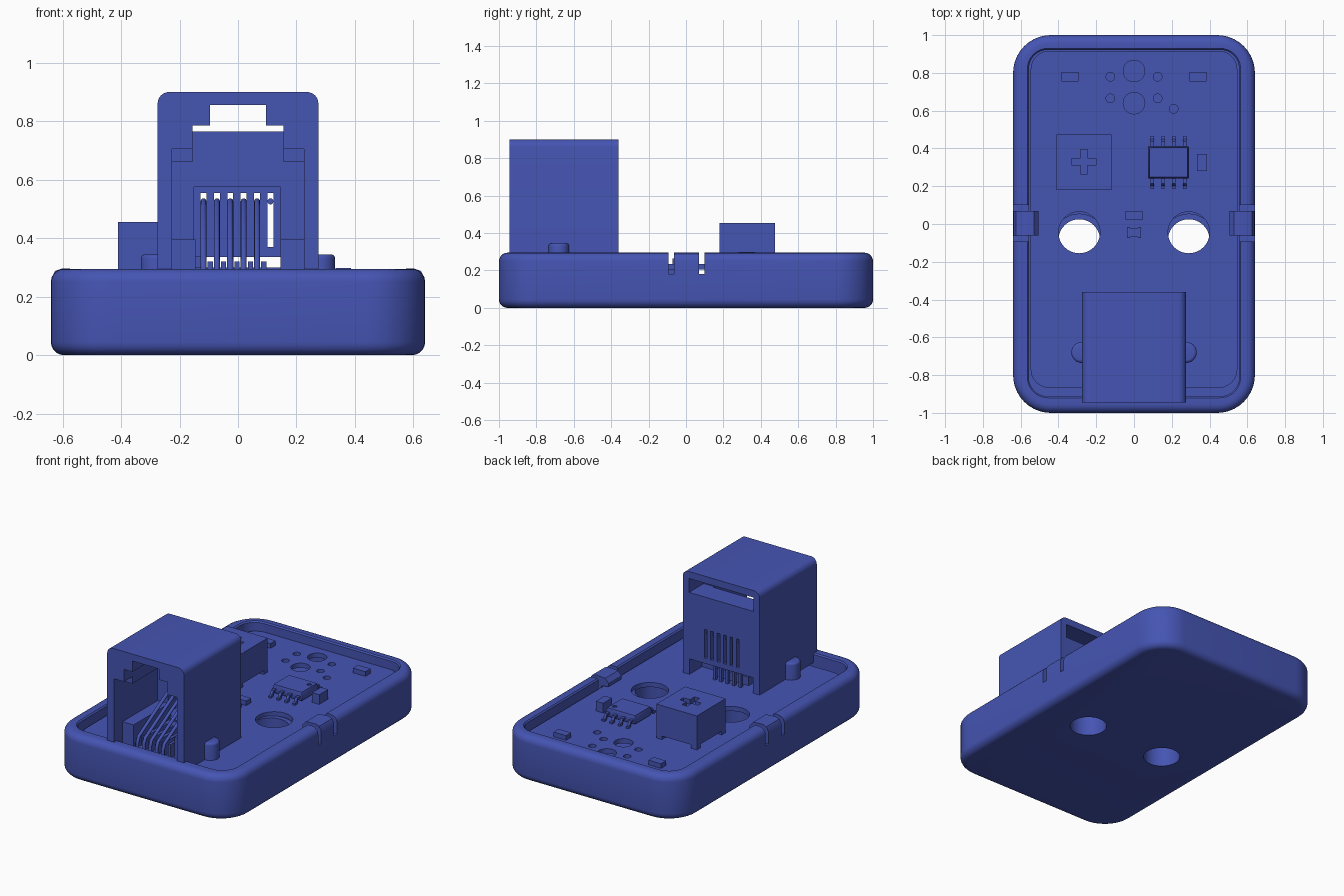
import bpy, bmesh, math
from math import pi, sin, cos

if "Cube" in bpy.data.objects:
    bpy.data.objects.remove(bpy.data.objects["Cube"])


def make(name, bm):
    bmesh.ops.recalc_face_normals(bm, faces=bm.faces)
    me = bpy.data.meshes.new(name)
    bm.to_mesh(me)
    bm.free()
    ob = bpy.data.objects.new(name, me)
    bpy.context.collection.objects.link(ob)
    return ob


def box(name, x0, x1, y0, y1, z0, z1):
    bm = bmesh.new()
    bmesh.ops.create_cube(bm, size=1)
    for v in bm.verts:
        v.co = (x0 + (v.co.x + .5) * (x1 - x0), y0 + (v.co.y + .5) * (y1 - y0),
                z0 + (v.co.z + .5) * (z1 - z0))
    return make(name, bm)


def loft(name, rings):
    """Closed solid through matching rings of points."""
    bm = bmesh.new()
    vs = [[bm.verts.new(p) for p in r] for r in rings]
    n = len(vs[0])
    for a, b in zip(vs, vs[1:]):
        for i in range(n):
            bm.faces.new((a[i], a[(i + 1) % n], b[(i + 1) % n], b[i]))
    bm.faces.new(vs[0])
    bm.faces.new(vs[-1])
    return make(name, bm)


def rrect(x0, x1, y0, y1, r, z, seg=10):
    pts = []
    for k, (cx, cy) in enumerate([(x1 - r, y1 - r), (x0 + r, y1 - r),
                                  (x0 + r, y0 + r), (x1 - r, y0 + r)]):
        for i in range(seg + 1):
            a = (k + i / seg) * pi / 2
            pts.append((cx + r * cos(a), cy + r * sin(a), z))
    return pts


def cyl(name, x, y, r, z0, z1, bevel=0.0, seg=40):
    prof = [(r, z0)] + [(r - bevel + bevel * cos(a), z1 - bevel + bevel * sin(a))
                        for a in ([0, pi / 8, pi / 4, 3 * pi / 8, pi / 2] if bevel else [0])]
    return loft(name, [[(x + q * cos(2 * pi * i / seg), y + q * sin(2 * pi * i / seg), z)
                        for i in range(seg)] for q, z in prof])


def prism(name, profile, y0, y1):
    """XZ profile extruded along y."""
    return loft(name, [[(x, y, z) for x, z in profile] for y in (y0, y1)])


def boolean(ob, others, op='DIFFERENCE'):
    for c in others:
        c.hide_render = True
        m = ob.modifiers.new(op, 'BOOLEAN')
        m.operation, m.object, m.solver = op, c, 'EXACT'
        bpy.context.view_layer.objects.active = ob
        bpy.ops.object.modifier_apply(modifier=m.name)
        bpy.data.objects.remove(c)


# Tray: rounded shell with soft outer edges and open cavity
rings = []
R = .045
for i in range(6):
    a = i * pi / 10
    d = R * (1 - sin(a))
    rings.append(rrect(-.64 + d, .64 - d, -1 + d, 1 - d, .2 - d, R - R * cos(a)))
for i in range(6):
    a = i * pi / 10
    d = R * (1 - cos(a))
    rings.append(rrect(-.64 + d, .64 - d, -1 + d, 1 - d, .2 - d, .295 - R + R * sin(a)))
rings += [rrect(-.565, .565, -.92, .93, .11, .295), rrect(-.557, .557, -.912, .922, .10, .287),
          rrect(-.557, .557, -.912, .922, .10, .1)]
tray = loft("tray", rings)
boolean(tray, [cyl("boss", s * .29, -.085, .14, .05, .21) for s in (-1, 1)], 'UNION')
boolean(tray, [cyl("screw_hole", s * .29, -.085, .11, -.1, .3) for s in (-1, 1)])
boolean(tray, [box("clip_slot", *sorted((s * .52, s * .7)), y, y + .03, .18, .4)
               for s in (-1, 1) for y in (-.093, .07)])

# Snap clips gripping the board at both sides
for s, side in ((-1, "left"), (1, "right")):
    prism("clip_" + side, [(s * x, z) for x, z in
          [(.6, .2), (.556, .2), (.556, .237), (.505, .245), (.505, .265), (.53, .293),
           (.6, .297), (.625, .288), (.638, .265), (.638, .2)]], -.062, .07)

# Circuit board with drilled holes
TOP = .235
board = loft("circuit_board", [rrect(-.547, .547, -.868, .917, .1, z) for z in (.205, TOP)])
holes = [(-.29, -.045, .11), (.29, -.045, .11), (0, .81, .057), (0, .64, .057),
         (-.125, .78, .023), (.125, .78, .023), (-.125, .665, .023), (.125, .665, .023),
         (.21, .61, .023)]
boolean(board, [cyl("drill", x, y, r, .15, .3) for x, y, r in holes])

# Jack housing: rounded top, stepped plug opening, latch slot and comb at the back
r = .04
prof = [(-.275, TOP), (.275, TOP)]
for k, cx in ((0, .275 - r), (1, -.275 + r)):
    prof += [(cx + r * cos((k + i / 6) * pi / 2), .9 - r + r * sin((k + i / 6) * pi / 2))
             for i in range(7)]
jack = prism("jack_housing", prof, -.945, -.36)
half = [(.225, .15), (.225, .705), (.155, .705), (.155, .785), (.095, .785), (.095, .855)]
cx6 = [-.118 + .0458 * i for i in range(6)]
cuts = [prism("plug_opening", half + [(-x, z) for x, z in reversed(half)], -1.1, -.5),
        box("latch_slot", -.23, .23, -.51, -.3, .765, .855),
        box("comb_recess", -.15, .145, -.51, -.42, .3, .575),
        box("pin_opening", -.228, .228, -.49, -.3, .15, .335)]
cuts += [box("comb_slot", x - .01, x + .01, -.5, -.3, .37, .555) for x in cx6]
boolean(jack, cuts)

# Jack interior: side rails, floor blocks, spring contacts and rear pins
for s, side in ((-1, "left"), (1, "right")):
    x0, x1 = sorted((s * .155, s * .23))
    box("jack_rail_" + side, x0, x1, -.86, -.49, .66, .71)
    x0, x1 = sorted((s * .146, s * .23))
    box("jack_floor_" + side, x0, x1, -.86, -.49, TOP, .395)
    cyl("jack_post_" + side, s * .277, -.68, .055, .15, .345, .015)
box("contact_support", -.147, .095, -.78, -.43, TOP, .29)
for i in range(5):
    box("contact_rib_%d" % i, cx6[i] + .014, cx6[i] + .032, -.83, -.6, TOP, .32)
    box("rear_pin_%d" % i, cx6[i] - .009, cx6[i] + .009, -.4, -.38, .2, .345)
for i, x in enumerate(cx6):
    path = [(-.86, .22), (-.86, .29), (-.845, .325), (-.52, .51), (-.46, .526), (-.38, .526)]
    cu = bpy.data.curves.new("contact", 'CURVE')
    cu.dimensions = '3D'
    cu.bevel_depth, cu.bevel_resolution, cu.use_fill_caps = .0105, 3, True
    pts = path if i < 5 else path[-2:]
    sp = cu.splines.new('POLY')
    sp.points.add(len(pts) - 1)
    for p, (y, z) in zip(sp.points, pts):
        p.co = (x, y, z, 1)
    bpy.context.collection.objects.link(bpy.data.objects.new("spring_contact_%d" % i, cu))

# Rotary selector: box on four feet with rotor and cross slot
sw = box("selector_body", -.41, -.12, .18, .475, .258, .455)
cx, cy = -.265, .33
cross = [(.065, .018), (.018, .018), (.018, .065)]
ring = []
for k in range(4):
    c, s = round(cos(k * pi / 2)), round(sin(k * pi / 2))
    ring += [(cx + x * c - y * s, cy + x * s + y * c)
             for x, y in ((.065, -.018), (.065, .018), (.018, .018))]
boolean(sw, [loft("cross_slot", [[(x, y, z) for x, y in ring] for z in (.425, .6)])])
for i, (x, y) in enumerate([(-.41, .18), (-.16, .18), (-.41, .435), (-.16, .435)]):
    box("selector_foot_%d" % i, x, x + .04, y, y + .04, TOP, .26)

# Eight-legged chip with pin-one dimple
chip = loft("chip_body", [rrect(.075 + d, .29 - d, .24 + d, .412 - d, .004, z, 2)
                          for z, d in ((.243, .006), (.268, 0), (.297, .008))])
boolean(chip, [cyl("dimple", .255, .365, .014, .29, .32, seg=20)])
for i in range(4):
    x = .087 + .0575 * i
    for s, side in ((-1, "front"), (1, "back")):
        leg = [(.08, .275), (.112, .275), (.124, .25), (.14, .248),
               (.14, TOP), (.117, TOP), (.104, .263), (.08, .263)]
        loft("chip_leg_%s_%d" % (side, i),
             [[(q, .326 + s * y, z) for y, z in leg] for q in (x, x + .018)])

# Small surface parts
for name, x, y, w, d, h in [("indicator_left", -.34, .78, .09, .052, .03),
                            ("indicator_right", .34, .78, .09, .052, .03),
                            ("capacitor", .36, .325, .052, .09, .063),
                            ("flat_part", 0, .045, .09, .05, .03),
                            ("resistor", 0, -.045, .045, .05, .025),
                            ("resistor_end_left", -.029, -.045, .014, .056, .029),
                            ("resistor_end_right", .029, -.045, .014, .056, .029)]:
    box(name, x - w / 2, x + w / 2, y - d / 2, y + d / 2, TOP, TOP + h)

# Smooth shading with crisp edges
bpy.ops.object.select_all(action='DESELECT')
for ob in bpy.context.scene.objects:
    if ob.type == 'MESH':
        ob.select_set(True)
        bpy.context.view_layer.objects.active = ob
bpy.ops.object.shade_smooth_by_angle(angle=math.radians(30))

# Blue plastic
mat = bpy.data.materials.new("blue_plastic")
mat.diffuse_color = (.06, .09, .45, 1)
mat.use_nodes = True
mat.node_tree.nodes["Principled BSDF"].inputs["Base Color"].default_value = mat.diffuse_color
for ob in bpy.context.scene.objects:
    ob.data.materials.clear()
    ob.data.materials.append(mat)
